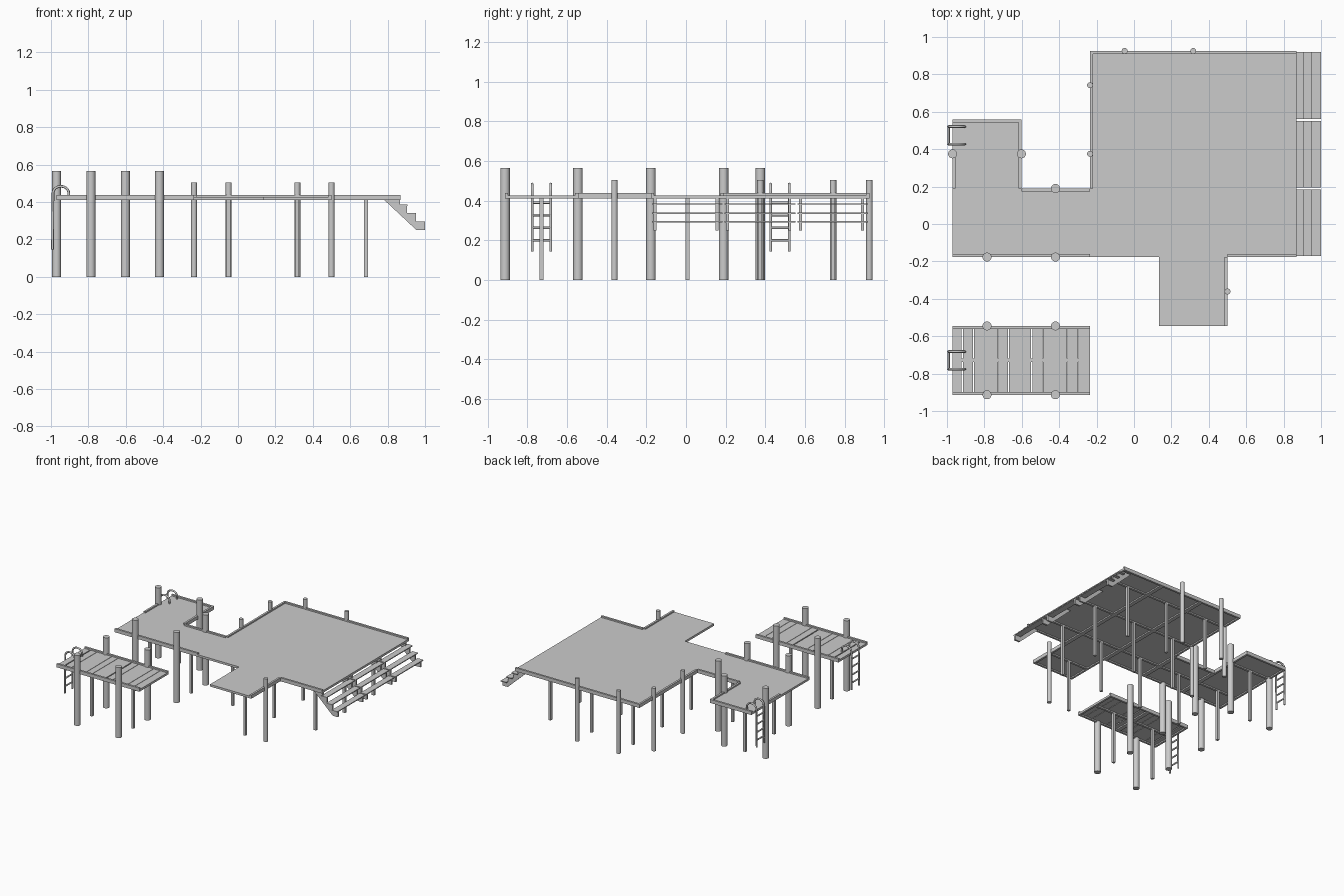
import bpy, bmesh, math
from mathutils import Vector

if "Cube" in bpy.data.objects:
    bpy.data.objects.remove(bpy.data.objects["Cube"])

grey = bpy.data.materials.new("weathered grey")
grey.diffuse_color = (0.6, 0.6, 0.6, 1)
grey.use_nodes = True
grey.node_tree.nodes["Principled BSDF"].inputs["Base Color"].default_value = grey.diffuse_color


def finish(name, bm, smooth=False):
    bmesh.ops.recalc_face_normals(bm, faces=bm.faces)
    me = bpy.data.meshes.new(name)
    bm.to_mesh(me)
    bm.free()
    me.materials.append(grey)
    ob = bpy.data.objects.new(name, me)
    bpy.context.collection.objects.link(ob)
    if smooth:
        bpy.ops.object.select_all(action='DESELECT')
        ob.select_set(True)
        bpy.context.view_layer.objects.active = ob
        bpy.ops.object.shade_smooth_by_angle(angle=math.radians(40))
    return ob


def boxes(name, items):
    """Each item: x0, x1, y0, y1, z0, z1."""
    bm = bmesh.new()
    for x0, x1, y0, y1, z0, z1 in items:
        vs = bmesh.ops.create_cube(bm, size=1)["verts"]
        for v in vs:
            v.co = Vector(((x0 + x1) / 2 + v.co.x * (x1 - x0),
                           (y0 + y1) / 2 + v.co.y * (y1 - y0),
                           (z0 + z1) / 2 + v.co.z * (z1 - z0)))
    return finish(name, bm)


def round_post(name, x, y, r, h):
    bm = bmesh.new()
    vs = bmesh.ops.create_cone(bm, cap_ends=True, segments=20, radius1=r, radius2=r, depth=h)["verts"]
    bmesh.ops.translate(bm, verts=vs, vec=(x, y, h / 2))
    finish(name, bm, True)


def tube(name, pts, r):
    cu = bpy.data.curves.new(name, 'CURVE')
    cu.dimensions = '3D'
    cu.bevel_depth = r
    cu.bevel_resolution = 2
    cu.use_fill_caps = True
    sp = cu.splines.new('POLY')
    sp.points.add(len(pts) - 1)
    for p, co in zip(sp.points, pts):
        p.co = (*co, 1)
    cu.materials.append(grey)
    bpy.context.collection.objects.link(bpy.data.objects.new(name, cu))


BOT, SURF, CURB, W = 0.41, 0.427, 0.438, 0.016
X0, X1, X2, X3, X4, X5 = -0.97, -0.602, -0.235, 0.133, 0.50, 0.868
Y0, Y1, Y2, Y3, Y4, Y5 = -0.913, -0.545, -0.177, 0.19, 0.558, 0.925

# walking surfaces
areas = [(X2, X5, Y2, Y5), (X0, X2, Y2, Y3), (X0, X1, Y3, Y4), (X3, X4, Y1, Y2)]
boxes("main_deck", [(*a, 0.420, SURF) for a in areas])

# planked floating dock
cuts = [X0, -0.917, -0.858, -0.725, -0.671, -0.548, -0.489, -0.356, -0.297, X2]
planks = []
for i in range(len(cuts) - 1):
    gl = 0 if i == 0 else (0.004 if cuts[i] in (-0.917, -0.548) else 0.0015)
    gr = 0 if i == len(cuts) - 2 else (0.004 if cuts[i + 1] in (-0.917, -0.548) else 0.0015)
    planks.append((cuts[i] + gl, cuts[i + 1] - gr, Y0 + 0.01, Y1 - 0.01, 0.420, SURF))
boxes("dock_planks", planks)

# edge beams: (x0, y0, x1, y1, inward side, raised curb)
edges = [(X2, Y5, X5, Y5, -1, 1), (X2, Y3, X2, Y5, 1, 1), (X1, Y3, X2, Y3, -1, 1),
         (X1, Y3, X1, Y4, -1, 1), (X0, Y4, X1, Y4, -1, 1), (X0, 0.375, X0, Y4, 1, 0),
         (X0, Y3, X0, 0.375, 1, 1), (X0, Y2, X0, Y3, 1, 0), (X0, Y2, X2, Y2, 1, 1),
         (X2, Y2, X3, Y2, 1, 0), (X3, Y1, X3, Y2, 1, 0), (X3, Y1, X4, Y1, 1, 0),
         (X4, Y1, X4, Y2, -1, 1), (X4, Y2, X5, Y2, 1, 1), (X5, Y2, X5, Y5, -1, 0),
         (X0, Y0, X2, Y0, 1, 1), (X0, Y1, X2, Y1, -1, 1),
         (X0, Y0, X0, Y1, 1, 0), (X2, Y0, X2, Y1, -1, 0)]
rims = []
for xa, ya, xb, yb, s, c in edges:
    top = CURB if c else SURF
    if ya == yb:
        rims.append((xa, xb, min(ya, ya + s * W), max(ya, ya + s * W), BOT, top))
    else:
        rims.append((min(xa, xa + s * W), max(xa, xa + s * W), ya, yb, BOT, top))
boxes("edge_beams", rims)

# joists under the decks, and square posts at cell centres
joists, posts = [], []
cells = []
xs, ys = [X0, X1, X2, X3, X4, X5], [Y0, Y1, Y2, Y3, Y4, Y5]
for i in range(5):
    for j in range(5):
        cx, cy = (xs[i] + xs[i + 1]) / 2, (ys[j] + ys[j + 1]) / 2
        on_deck = any(a < cx < b and c < cy < d for a, b, c, d in areas + [(X0, X2, Y0, Y1)])
        if on_deck:
            joists.append((xs[i], xs[i + 1], cy - 0.009, cy + 0.009, BOT, 0.421))
            for x in (xs[i], xs[i + 1]):
                if X0 < x < X5:
                    off = -0.008 if x == xs[i + 1] else 0.008
                    joists.append((x + off - 0.008, x + off + 0.008, ys[j], ys[j + 1], BOT, 0.421))
            posts.append((cx - 0.010, cx + 0.010, cy - 0.010, cy + 0.010, 0, 0.415))
boxes("joists", joists)
boxes("square_posts", posts)

# thick mooring piles and thinner deck piles
for x, y in [(X0, 0.375), (X1, 0.375), (-0.42, Y3)] + \
        [(x, y) for x in (-0.786, -0.42) for y in (Y0, Y1, Y2)]:
    round_post("mooring_pile", x, y, 0.024, 0.565)
for x, y in [(-0.05, Y5), (0.317, Y5), (X2, 0.742), (X2, 0.375), (X4, -0.361)]:
    round_post("deck_pile", x, y, 0.016, 0.505)

# three flights of open steps along the right side
profile = [(0.783, 0.41), (0.954, 0.25), (1.0, 0.25), (1.0, 0.293), (0.951, 0.293),
           (0.951, 0.337), (0.904, 0.337), (0.904, 0.383), (0.866, 0.383), (0.866, 0.412)]
treads = []
bm = bmesh.new()
for k in range(3):
    ya = -0.172 + k * 0.367
    yb = ya + 0.357
    for x, z in ((0.857, 0.383), (0.904, 0.337), (0.951, 0.293)):
        treads.append((x, x + 0.049, ya, yb, z - 0.003, z + 0.004))
    for y in (ya + 0.008, yb - 0.036):
        f = bm.faces.new([bm.verts.new((x, y, z)) for x, z in profile])
        ext = bmesh.ops.extrude_face_region(bm, geom=[f])["geom"]
        bmesh.ops.translate(bm, vec=(0, 0.014, 0),
                            verts=[g for g in ext if isinstance(g, bmesh.types.BMVert)])
finish("step_stringers", bm)
boxes("step_treads", treads)

# swim ladders with arched handrails
for yc in (-0.729, 0.474):
    for s in (-1, 1):
        y = yc + s * 0.047
        arch = [(-0.947 - 0.042 * math.cos(a), y, 0.448 + 0.036 * math.sin(a))
                for a in [math.pi * i / 12 for i in range(13)]]
        tube("ladder_rail", [(-0.992, y, 0.145)] + arch + [(-0.905, y, 0.425)], 0.007)
    for z in (0.20, 0.263, 0.327, 0.39):
        tube("ladder_rung", [(-0.991, yc - 0.047, z), (-0.991, yc + 0.047, z)], 0.006)
